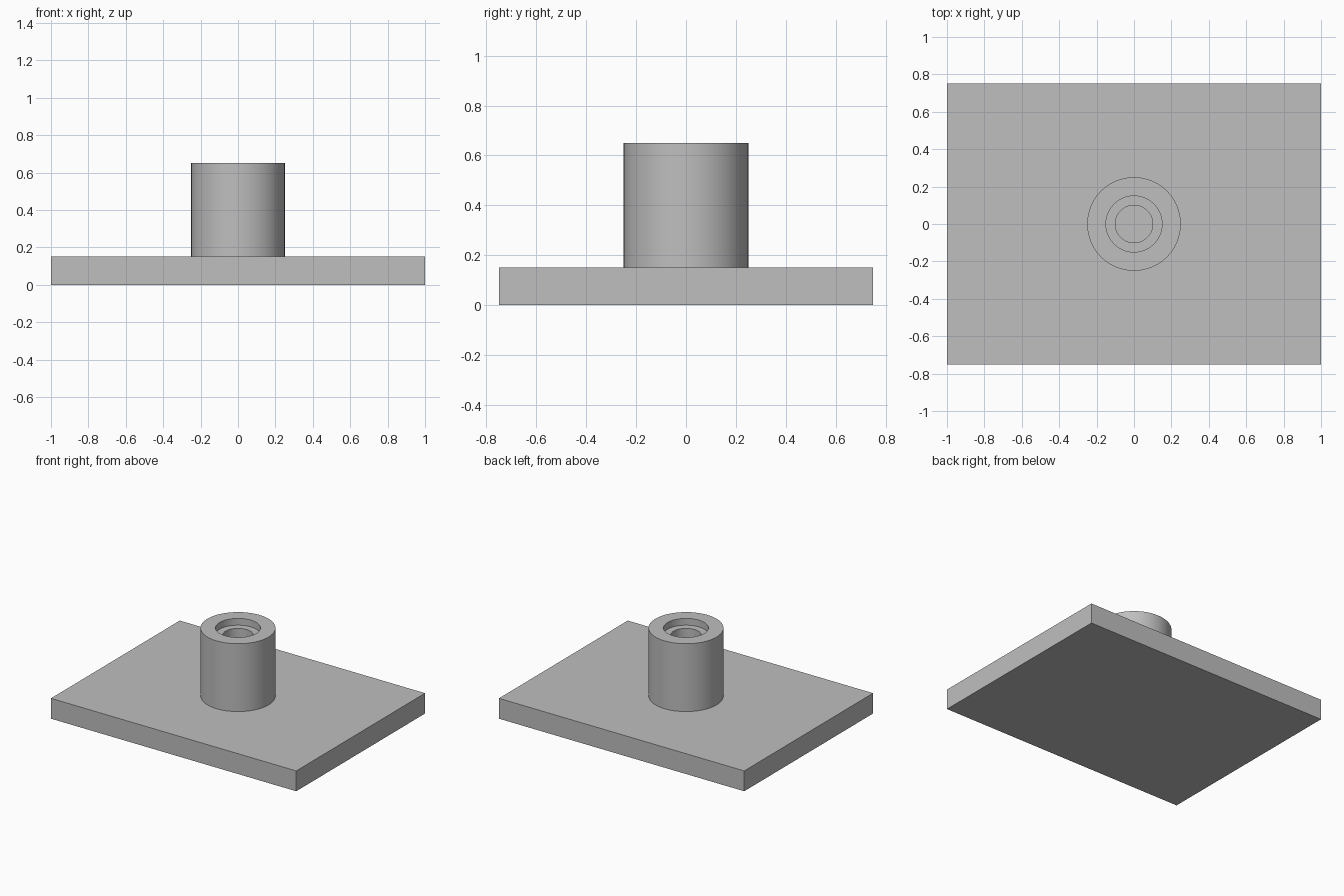
import bpy, bmesh, math

if "Cube" in bpy.data.objects:
    bpy.data.objects.remove(bpy.data.objects["Cube"])

SEGMENTS = 96
PLATE_TOP, BOSS_TOP = 0.15, 0.65

grey = bpy.data.materials.new("plain grey")
grey.diffuse_color = (0.52, 0.52, 0.52, 1)
grey.use_nodes = True
grey.node_tree.nodes["Principled BSDF"].inputs["Base Color"].default_value = grey.diffuse_color


def add_object(name, bm):
    bmesh.ops.recalc_face_normals(bm, faces=bm.faces)
    mesh = bpy.data.meshes.new(name)
    bm.to_mesh(mesh)
    bm.free()
    mesh.materials.append(grey)
    obj = bpy.data.objects.new(name, mesh)
    bpy.context.collection.objects.link(obj)
    return obj


# Base plate
bm = bmesh.new()
bmesh.ops.create_cube(bm, size=1)
bmesh.ops.scale(bm, vec=(2.0, 1.5, PLATE_TOP), verts=bm.verts)
bmesh.ops.translate(bm, vec=(0, 0, PLATE_TOP / 2), verts=bm.verts)
add_object("base_plate", bm)

# Round boss with a stepped bore, closed at the bottom by the plate
profile = [(0.25, PLATE_TOP), (0.25, BOSS_TOP), (0.15, BOSS_TOP),
           (0.15, BOSS_TOP - 0.05), (0.10, BOSS_TOP - 0.05), (0.10, PLATE_TOP)]
bm = bmesh.new()
rings = []
for r, z in profile:
    angles = [2 * math.pi * i / SEGMENTS for i in range(SEGMENTS)]
    rings.append([bm.verts.new((r * math.cos(a), r * math.sin(a), z)) for a in angles])
for low, high in zip(rings, rings[1:]):
    for i in range(SEGMENTS):
        j = (i + 1) % SEGMENTS
        bm.faces.new((low[i], low[j], high[j], high[i]))
boss = add_object("boss", bm)

# Smooth walls, sharp rims
bpy.context.view_layer.objects.active = boss
boss.select_set(True)
bpy.ops.object.shade_smooth_by_angle(angle=math.radians(30))
